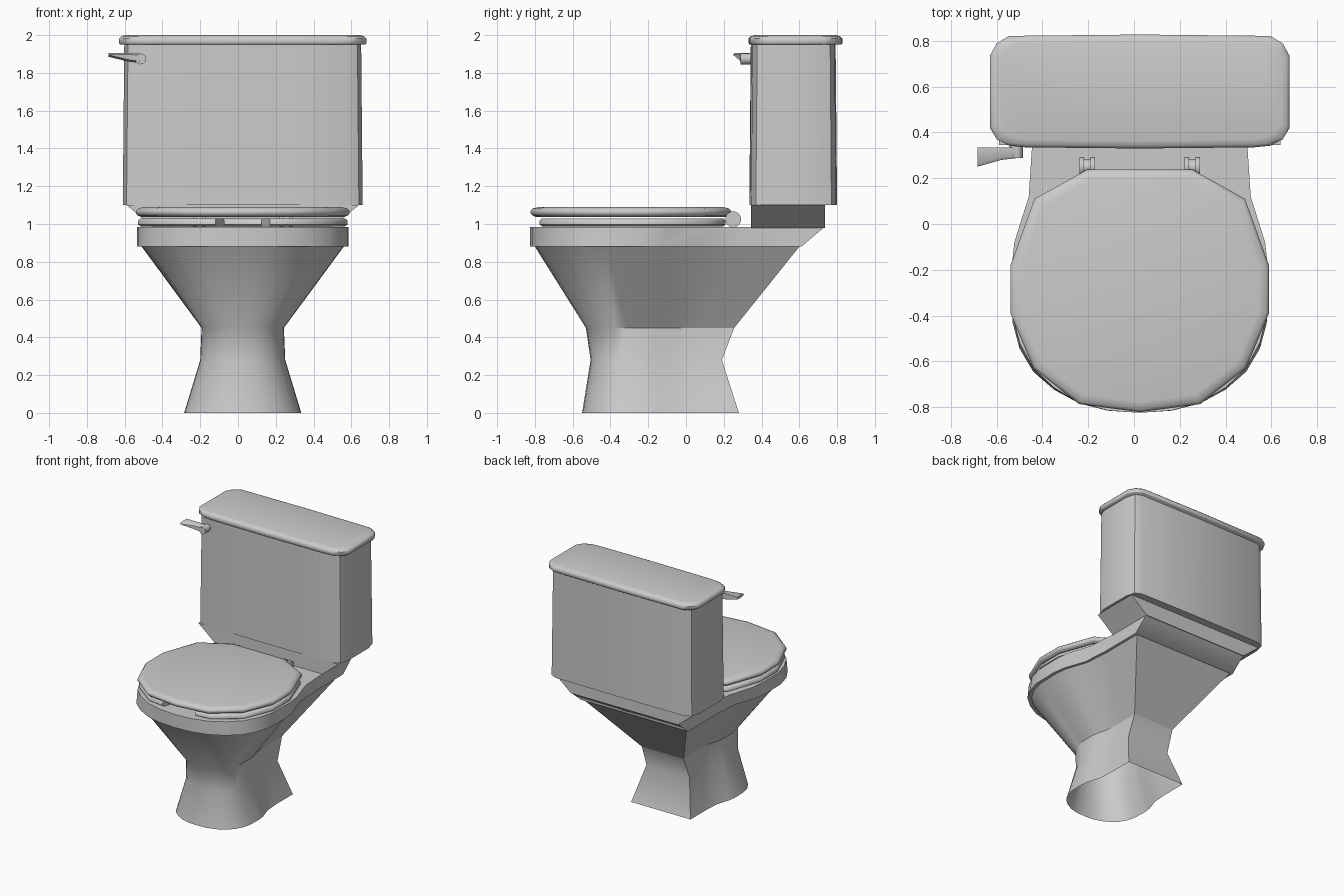
import bpy, bmesh, math
from mathutils import Vector, Matrix

cube = bpy.data.objects.get("Cube")
if cube:
    bpy.data.objects.remove(cube, do_unlink=True)

CX = 0.025  # centre line of the body
GREY = (0.6, 0.6, 0.6, 1)
mat = bpy.data.materials.new("grey ceramic")
mat.use_nodes = True
mat.diffuse_color = GREY
mat.node_tree.nodes["Principled BSDF"].inputs["Base Color"].default_value = GREY


def finish(bm, name, angle=40):
    bmesh.ops.recalc_face_normals(bm, faces=bm.faces)
    mesh = bpy.data.meshes.new(name)
    bm.to_mesh(mesh)
    bm.free()
    mesh.materials.append(mat)
    obj = bpy.data.objects.new(name, mesh)
    bpy.context.collection.objects.link(obj)
    bpy.ops.object.select_all(action='DESELECT')
    obj.select_set(True)
    bpy.context.view_layer.objects.active = obj
    bpy.ops.object.shade_smooth_by_angle(angle=math.radians(angle))
    return obj


def loft(name, rings, angle=40, cap_start=True, cap_end=True):
    """Skin a stack of closed rings with equal point counts."""
    bm = bmesh.new()
    loops = [[bm.verts.new(p) for p in ring] for ring in rings]
    n = len(loops[0])
    for a, b in zip(loops, loops[1:]):
        for i in range(n):
            j = (i + 1) % n
            bm.faces.new((a[i], a[j], b[j], b[i]))
    if cap_start:
        bm.faces.new(loops[0])
    if cap_end:
        bm.faces.new(loops[-1])
    return finish(bm, name, angle)


def mirrored(half):
    """Complete a front-to-back half outline with its mirror image."""
    return half + [(-x, y) for x, y in reversed(half) if x > 0]


def ring(outline, z, inset=0.0):
    """Place an outline at a height, shrunk evenly on each side."""
    xs, ys = [p[0] for p in outline], [p[1] for p in outline]
    mid = (min(ys) + max(ys)) / 2
    sx = 1 - inset / max(xs)
    sy = 1 - 2 * inset / (max(ys) - min(ys))
    return [(CX + x * sx, mid + (y - mid) * sy, z) for x, y in outline]


# Bowl and pedestal: one outline, refitted at each height
rim_half = [(0, -.825), (.14, -.815), (.265, -.78), (.375, -.715), (.465, -.63),
            (.525, -.52), (.555, -.4), (.56, -.19), (.548, -.08), (.485, .12),
            (.47, .35), (.47, .735)]
rim = mirrored(rim_half)


def fitted(z, front, back, half):
    return [(CX + x / .56 * half, front + (y + .825) / 1.56 * (back - front), z)
            for x, y in rim]


bowl = loft("bowl", [
    fitted(0, -.55, .28, .31), fitted(.28, -.505, .19, .225),
    fitted(.45, -.53, .255, .218), fitted(.88, -.8, .6, .535),
    fitted(.88, -.825, .61, .56), fitted(.985, -.825, .735, .56),
    fitted(.985, -.68, .12, .4), fitted(.6, -.52, -.05, .2)],
    angle=46, cap_start=False)
# Crease the waist along the sides and back only
verts = bowl.data.vertices
for e in bowl.data.edges:
    a, b = (verts[i].co for i in e.vertices)
    if abs(a.z - .45) + abs(b.z - .45) < .01 and min(a.y, b.y) > -.4:
        e.use_edge_sharp = True

# Seat: open-fronted band with a rounded section
seat_half = [(.145, -.775), (.27, -.76), (.46, -.62), (.555, -.39),
             (.555, -.18), (.455, .1), (.23, .21)]
seat_path = seat_half + [(-x, y) for x, y in reversed(seat_half)]
section = [(.97, .987), (1, .997), (1, 1.017), (.975, 1.03),
           (.7, 1.03), (.67, 1.017), (.67, .997), (.7, .987)]
loft("seat", [[(CX + x * s, -.29 + (y + .29) * s, z) for s, z in section]
              for x, y in seat_path], angle=50)

# Seat cover
cover = mirrored([(0, -.822), (.265, -.787), (.465, -.63), (.565, -.39),
                  (.565, -.18), (.46, .11), (.23, .238)])
loft("seat_cover", [ring(cover, z, i) for z, i in
                    [(1.037, .03), (1.043, .012), (1.055, 0), (1.07, 0),
                     (1.083, .012), (1.09, .045)]], angle=50)

# Neck between bowl and tank
loft("tank_neck", [[(CX + sx * half, y, z) for sx, y in
                    [(-1, .345), (1, .345), (1, .735), (-1, .735)]]
                   for half, z in [(.47, .98), (.615, 1.1)]], angle=30)

# Tank
tank = mirrored([(0, .335), (.3, .337), (.56, .345), (.615, .37), (.635, .43),
                 (.635, .69), (.615, .77), (.56, .795), (0, .8)])
loft("tank", [ring(tank, 1.1), ring(tank, 1.96, .008)], angle=32)

# Tank lid
lid = mirrored([(0, .33), (.5, .335), (.57, .342), (.625, .37), (.655, .42),
                (.655, .735), (.625, .79), (.57, .822), (0, .828)])
loft("tank_lid", [ring(lid, z, i) for z, i in
                  [(1.95, .006), (1.957, 0), (1.982, 0), (1.994, .012), (2, .035)]],
     angle=50)


def cylinder(name, centre, radius, length, axis, sides=16):
    bm = bmesh.new()
    turn = Matrix.Rotation(math.pi / 2, 4, 'Y' if axis == 'X' else 'X')
    bmesh.ops.create_cone(bm, cap_ends=True, segments=sides, radius1=radius,
                          radius2=radius, depth=length,
                          matrix=Matrix.Translation(Vector(centre)) @ turn)
    return finish(bm, name)


# Hinges: a pin with a disc at each end
for side, s in (("left", 1), ("right", -1)):
    x = CX + s * .23
    cylinder(side + "_hinge_pin", (x, .25, 1.025), .032, .05, 'X')
    for part, dx in (("inner", -s * .024), ("outer", s * .024)):
        cylinder(f"{side}_hinge_{part}_disc", (x + dx, .25, 1.025), .042, .02, 'X')

# Flush lever: tapered blade and its pivot
blade = [(-.685, .25, .335, 1.885, 1.905), (-.58, .28, .335, 1.86, 1.905),
         (-.51, .288, .335, 1.85, 1.902)]
loft("flush_lever", [[(x, y0, z1 - .008), (x, y0 + .01, z1), (x, y1, z1),
                      (x, y1, z0), (x, y0 + .03, z0), (x, y0, z0 + .01)]
                     for x, y0, y1, z0, z1 in blade], angle=45)
cylinder("lever_pivot", (-.515, .32, 1.874), .029, .065, 'Y', 12)
